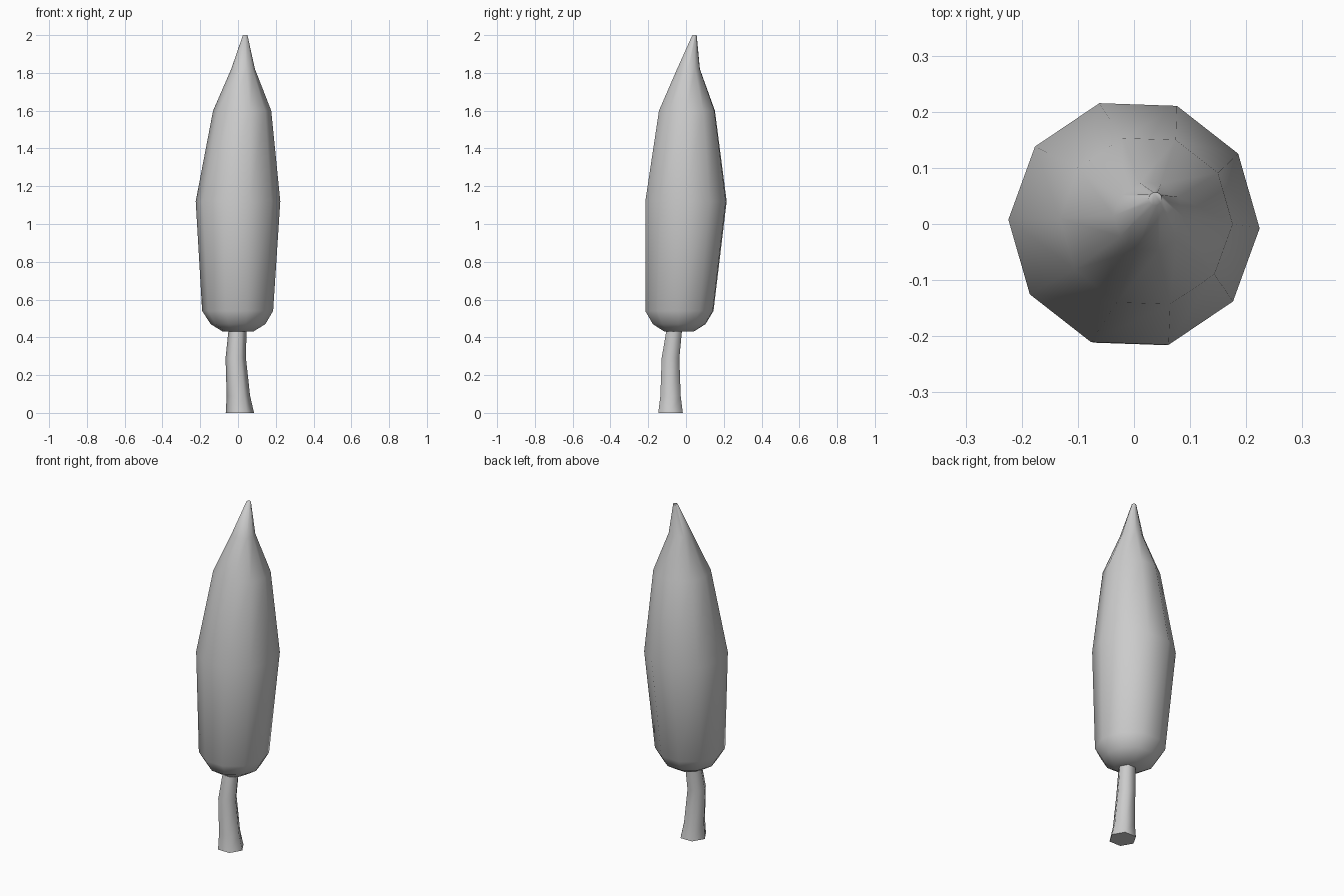
import bpy, bmesh, math

if "Cube" in bpy.data.objects:
    bpy.data.objects.remove(bpy.data.objects["Cube"])


def loft(name, sides, turn, rings, angle):
    """Skin horizontal polygon rings given as (z, centre x, centre y, radius)."""
    bm = bmesh.new()
    loops = []
    for z, cx, cy, r in rings:
        loop = []
        for i in range(sides):
            a = turn + 2 * math.pi * i / sides
            loop.append(bm.verts.new((cx + r * math.cos(a), cy + r * math.sin(a), z)))
        loops.append(loop)
    for low, high in zip(loops, loops[1:]):
        for i in range(sides):
            j = (i + 1) % sides
            bm.faces.new((low[i], low[j], high[j], high[i]))
    bm.faces.new(loops[0][::-1])
    bm.faces.new(loops[-1])
    mesh = bpy.data.meshes.new(name)
    bm.to_mesh(mesh)
    bm.free()
    obj = bpy.data.objects.new(name, mesh)
    bpy.context.collection.objects.link(obj)
    bpy.ops.object.select_all(action='DESELECT')
    obj.select_set(True)
    bpy.context.view_layer.objects.active = obj
    bpy.ops.object.shade_smooth_by_angle(angle=math.radians(angle))
    return obj


# Tall tapering crown with a rounded underside and a leaning tip
loft("foliage", 10, math.radians(-2), [
    (0.43, 0.0, -0.037, 0.08),
    (0.47, 0.0, -0.036, 0.145),
    (0.54, -0.002, -0.035, 0.188),
    (1.12, 0.0, 0.0, 0.224),
    (1.60, 0.022, 0.005, 0.154),
    (1.82, 0.027, 0.013, 0.063),
    (2.00, 0.038, 0.045, 0.012),
], 75)

# Slightly bent six-sided trunk, flared at the foot, running up into the crown
loft("trunk", 6, 0.0, [
    (0.0, 0.01, -0.082, 0.075),
    (0.09, 0.002, -0.082, 0.062),
    (0.29, -0.012, -0.082, 0.054),
    (0.48, 0.0, -0.057, 0.046),
], 75)
